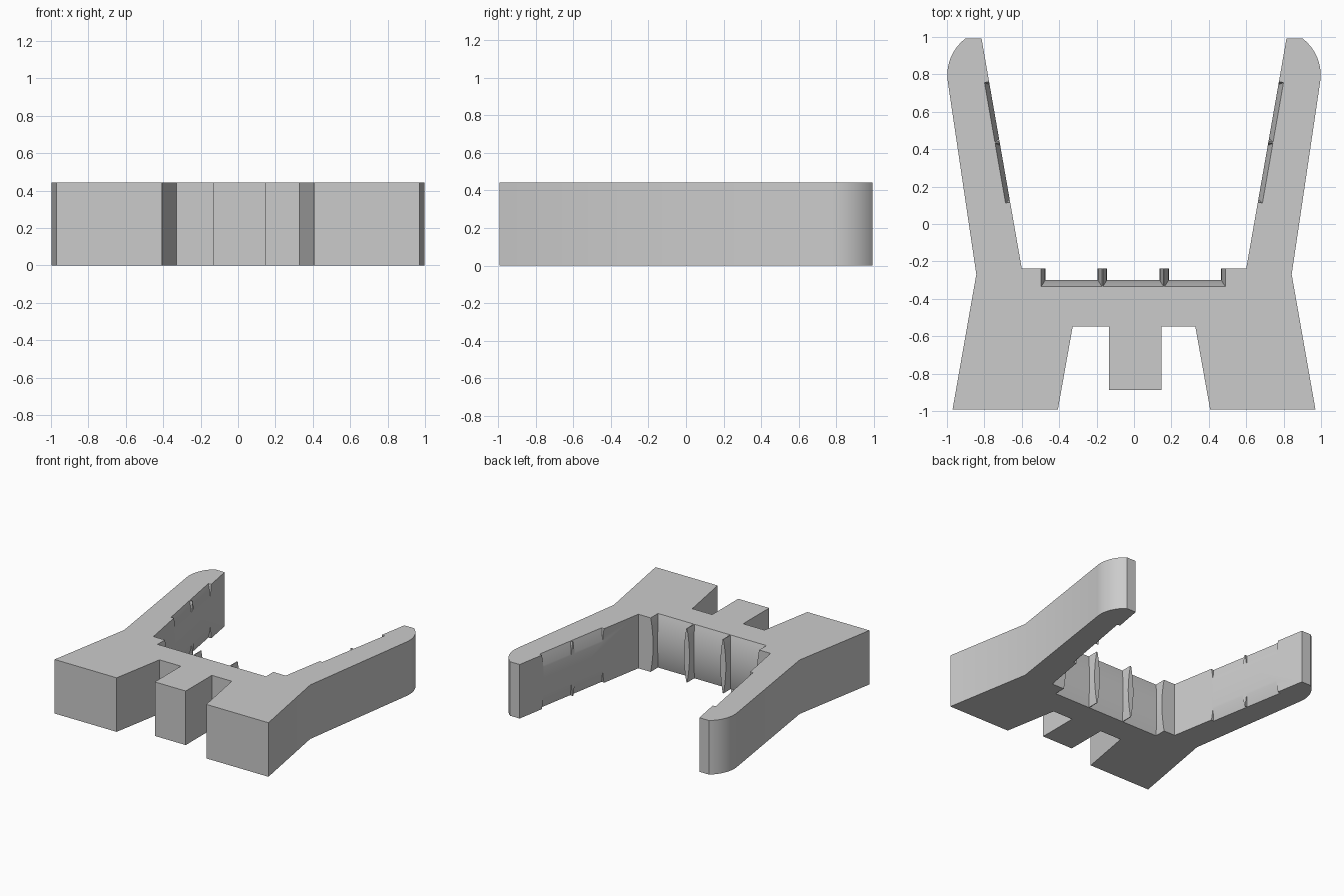
import bpy, bmesh, math
from mathutils import Matrix

if "Cube" in bpy.data.objects:
    bpy.data.objects.remove(bpy.data.objects["Cube"], do_unlink=True)

H = 0.443       # height of the plate
SHIFT = -0.004  # centres the outline on y

grey = bpy.data.materials.new("plain_grey")
grey.use_nodes = True
grey.diffuse_color = (0.6, 0.6, 0.6, 1)
grey.node_tree.nodes["Principled BSDF"].inputs["Base Color"].default_value = (0.6, 0.6, 0.6, 1)


def loft(name, sections):
    """Skin a stack of (z, [(x, y), ...]) sections into a closed solid."""
    bm = bmesh.new()
    rings = [[bm.verts.new((x, y, z)) for x, y in pts] for z, pts in sections]
    for a, b in zip(rings, rings[1:]):
        for i in range(len(a)):
            j = (i + 1) % len(a)
            bm.faces.new((a[i], a[j], b[j], b[i]))
    bm.faces.new(rings[0])
    bm.faces.new(rings[-1])
    bmesh.ops.recalc_face_normals(bm, faces=bm.faces)
    mesh = bpy.data.meshes.new(name)
    bm.to_mesh(mesh)
    bm.free()
    mesh.materials.append(grey)
    obj = bpy.data.objects.new(name, mesh)
    bpy.context.collection.objects.link(obj)
    return obj


# Outline of one half, from the inner corner round the arm tip to the foot
tip = [(0.752 + 0.246 * math.cos(math.radians(a)), 0.80 + 0.246 * math.sin(math.radians(a)))
       for a in [52.5 - 60.5 * i / 16 for i in range(17)]]
half = [(0.60, -0.235), (0.815, 0.995)] + tip + [
    (0.843, -0.265), (0.97, -0.987), (0.407, -0.987), (0.328, -0.545)]
tongue = [(0.147, -0.545), (0.147, -0.883), (-0.134, -0.883), (-0.134, -0.545)]
outline = half + tongue + [(-x, y) for x, y in reversed(half)]
outline = [(x, y + SHIFT) for x, y in outline]
frame = loft("frame", [(0, outline), (H, outline)])


def pocket_cutter(name, half_len, depth, where, angle, waist=0.022, bulge=0.035):
    """Waisted cutter: floor and end walls bow inwards at mid height."""
    sections = []
    for i in range(-1, 26):
        t = min(max(i / 24, -0.02), 1.02)
        k = 1 - (2 * t - 1) ** 2
        w, d = half_len - waist * k, depth - bulge * k
        sections.append((t * H, [(-w, -d), (w, -d), (w, 0.08), (-w, 0.08)]))
    obj = loft(name, sections)
    obj.matrix_world = (Matrix.Translation((where[0], where[1] + SHIFT, 0))
                        @ Matrix.Rotation(angle, 4, "Z"))
    obj.hide_render = True
    return obj


cutters = []
# Three deep pockets across the bridge, with thin ribs between them
for i in (-1, 0, 1):
    cutters.append(pocket_cutter("bridge_pocket", 0.162, 0.095, (-0.004 + 0.33 * i, -0.235), 0))

# Two shallow pockets along the inner face of each arm
lean = math.atan2(0.215, 1.23)
for side in (-1, 1):
    for y in (0.28, 0.605):
        x = side * (0.60 + (y + 0.235) * math.tan(lean))
        cutters.append(pocket_cutter("arm_pocket", 0.162, 0.025, (x, y),
                                     side * (math.pi / 2 - lean)))

# Cut every pocket, then drop the cutters
bpy.context.view_layer.objects.active = frame
frame.select_set(True)
for c in cutters:
    mod = frame.modifiers.new("pocket", "BOOLEAN")
    mod.object = c
    mod.operation = "DIFFERENCE"
    mod.solver = "EXACT"
    bpy.ops.object.modifier_apply(modifier=mod.name)
for c in cutters:
    bpy.data.objects.remove(c, do_unlink=True)

bpy.ops.object.shade_smooth_by_angle(angle=math.radians(25))
